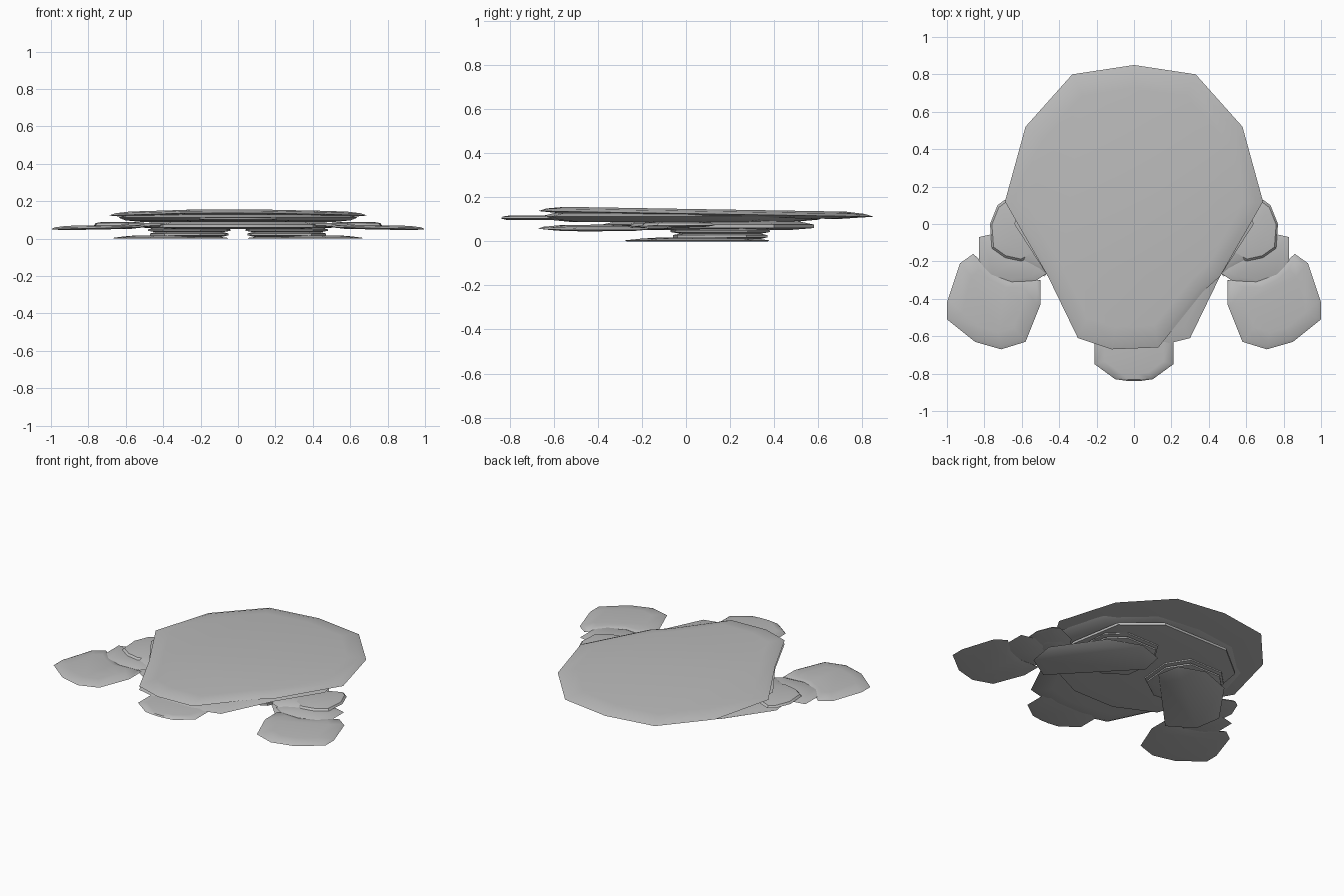
import bpy
import bmesh
import math
from mathutils import Vector

if "Cube" in bpy.data.objects:
    bpy.data.objects.remove(bpy.data.objects["Cube"], do_unlink=True)

stone = bpy.data.materials.new("stone grey")
stone.use_nodes = True
colour = (0.5, 0.5, 0.5, 1)
stone.diffuse_color = colour
stone.node_tree.nodes["Principled BSDF"].inputs["Base Color"].default_value = colour


def slab(name, outline, layers, tilt=(0, 0), side=1):
    """Loft an outline through (scale, height) layers; tilt slopes it in x and y."""
    centre = sum((Vector(p) for p in outline), Vector((0, 0))) / len(outline)
    bm = bmesh.new()
    rings = []
    for scale, z in layers:
        ring = []
        for p in outline:
            q = centre + (Vector(p) - centre) * scale
            ring.append(bm.verts.new((side * q.x, q.y, z + tilt[0] * q.x + tilt[1] * q.y)))
        rings.append(ring)
    n = len(outline)
    for low, high in zip(rings, rings[1:]):
        for i in range(n):
            j = (i + 1) % n
            bm.faces.new((low[i], low[j], high[j], high[i]))
    bm.faces.new(rings[0])
    bm.faces.new(rings[-1])
    bmesh.ops.recalc_face_normals(bm, faces=bm.faces)
    mesh = bpy.data.meshes.new(name)
    bm.to_mesh(mesh)
    bm.free()
    mesh.materials.append(stone)
    obj = bpy.data.objects.new(name, mesh)
    bpy.context.collection.objects.link(obj)
    bpy.ops.object.select_all(action="DESELECT")
    obj.select_set(True)
    bpy.context.view_layer.objects.active = obj
    bpy.ops.object.shade_smooth_by_angle(angle=math.radians(35))
    return obj


def mirrored(half):
    """Complete a half outline across x = 0."""
    return half + [(-x, y) for x, y in reversed(half) if x > 0]


# Broad back plate, with one front corner cut away
slab("back_plate",
     [(0, .85), (.33, .80), (.58, .52), (.69, .12), (.46, -.28), (.37, -.36), (.13, -.66),
      (-.12, -.67), (-.30, -.61), (-.46, -.28), (-.69, .12), (-.58, .52), (-.33, .80)],
     [(.8, .113), (1, .126), (.95, .138), (.84, .147)], tilt=(0, -.017))

# Chest, abdomen and head along the middle
slab("chest", mirrored([(0, .64), (.3, .6), (.54, .36), (.64, 0), (.46, -.28), (.3, -.61), (.1, -.66)]),
     [(.78, .088), (.94, .098), (1, .113), (.9, .128)])
slab("abdomen", mirrored([(.24, .58), (.46, .4), (.52, .05), (.4, -.26), (.15, -.38)]),
     [(.8, .052), (1, .06), (1, .076), (.85, .092)])
slab("head", mirrored([(.19, -.42), (.21, -.6), (.21, -.75), (.1, -.83), (.03, -.84)]),
     [(.8, .096), (1, .104), (.95, .112), (.75, .117)])

for label, side in (("left", 1), ("right", -1)):
    # Arm, from shoulder to hand
    slab(label + "_shoulder",
         [(.69, .13), (.73, .1), (.77, 0), (.76, -.13), (.69, -.18), (.6, -.2),
          (.53, -.16), (.48, -.04), (.55, .07)],
         [(.7, .064), (1, .072), (.92, .084), (.6, .09)], side=side)
    slab(label + "_upper_arm",
         [(.6, .04), (.68, -.04), (.64, -.17), (.48, -.26), (.34, -.2), (.36, -.02)],
         [(.75, .06), (1, .07), (.8, .084)], side=side)
    slab(label + "_forearm",
         [(.74, -.05), (.83, -.07), (.83, -.22), (.78, -.28), (.65, -.32), (.52, -.3),
          (.46, -.26), (.52, -.14)],
         [(.75, .07), (1, .076), (.8, .085)], tilt=(-.02, 0), side=side)
    slab(label + "_hand",
         [(.86, -.16), (.93, -.21), (1, -.42), (1, -.51), (.85, -.63), (.71, -.67),
          (.58, -.63), (.5, -.43), (.5, -.3), (.65, -.3), (.77, -.24)],
         [(.72, .064), (1, .071), (.92, .08), (.65, .087)], tilt=(-.02, 0), side=side)

    # Leg made of two stacked discs, above a splayed foot
    leg = [(.13, .38), (.37, .38), (.47, .28), (.48, .08), (.4, -.05), (.2, -.07),
           (.06, .03), (.04, .24)]
    slab(label + "_thigh", leg, [(.8, .034), (1, .042), (1, .05), (.8, .062)], side=side)
    slab(label + "_shin", leg, [(.8, .01), (.95, .018), (.95, .028), (.8, .036)], side=side)
    slab(label + "_foot",
         [(.48, -.28), (.64, -.18), (.67, 0), (.46, .3), (.25, .38), (.08, .32), (.05, .17)],
         [(.97, 0), (1, .004), (.8, .012), (.55, .018)], side=side)
